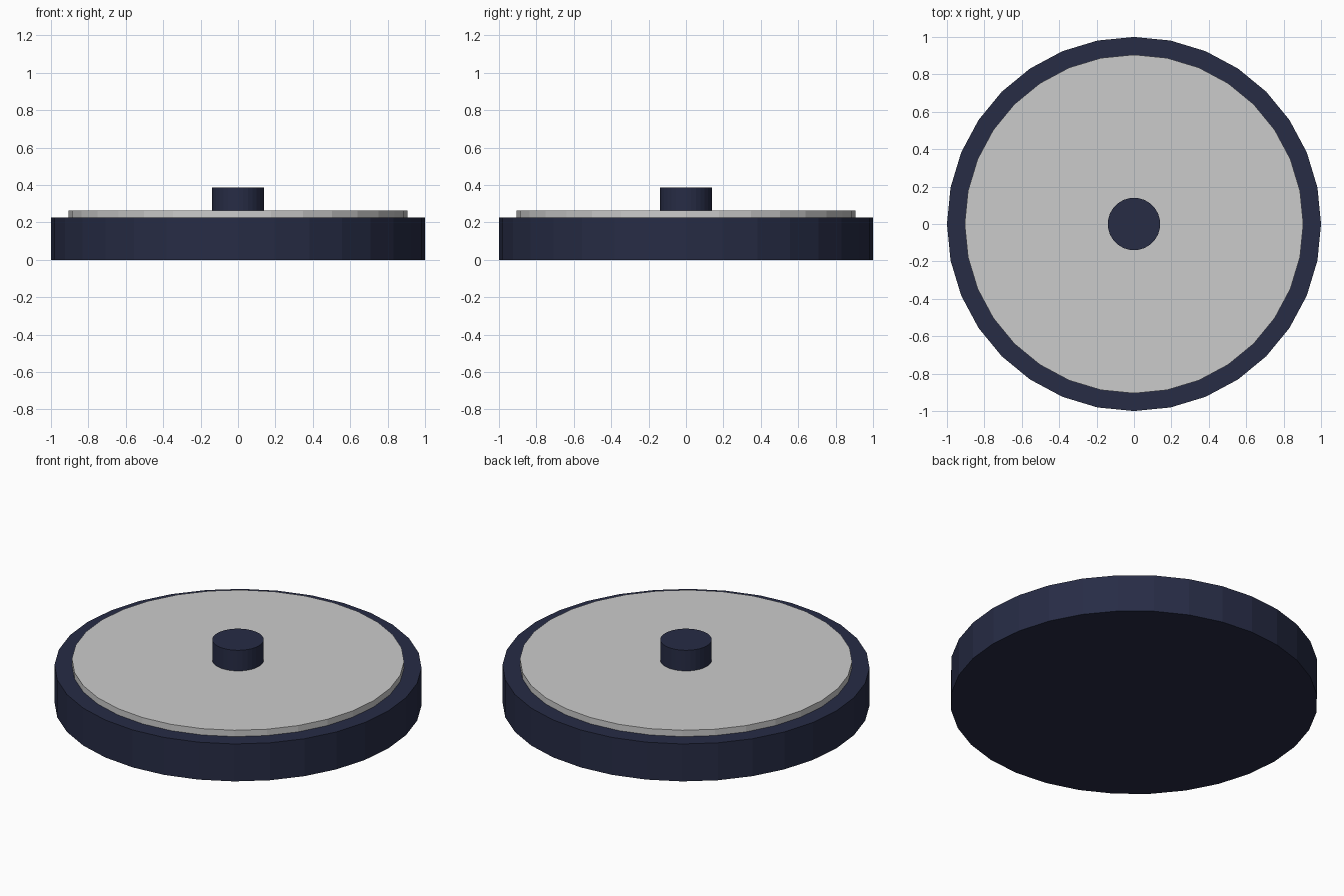
import bpy

if "Cube" in bpy.data.objects:
    bpy.data.objects.remove(bpy.data.objects["Cube"])

# Dark navy shared by the base and the knob
navy = bpy.data.materials.new("dark_navy")
navy.diffuse_color = (0.02, 0.025, 0.06, 1)
navy.use_nodes = True
navy.node_tree.nodes["Principled BSDF"].inputs["Base Color"].default_value = navy.diffuse_color


def disc(name, radius, z0, z1, material=None):
    bpy.ops.mesh.primitive_cylinder_add(
        vertices=32, radius=radius, depth=z1 - z0, location=(0, 0, (z0 + z1) / 2))
    ob = bpy.context.object
    ob.name = name
    if material:
        ob.data.materials.append(material)
    return ob


# Wide base, raised plate and centre spindle, stacked on one axis
disc("base", 1.0, 0.0, 0.225, navy)
disc("plate", 0.905, 0.225, 0.263)
disc("spindle", 0.14, 0.263, 0.387, navy)
